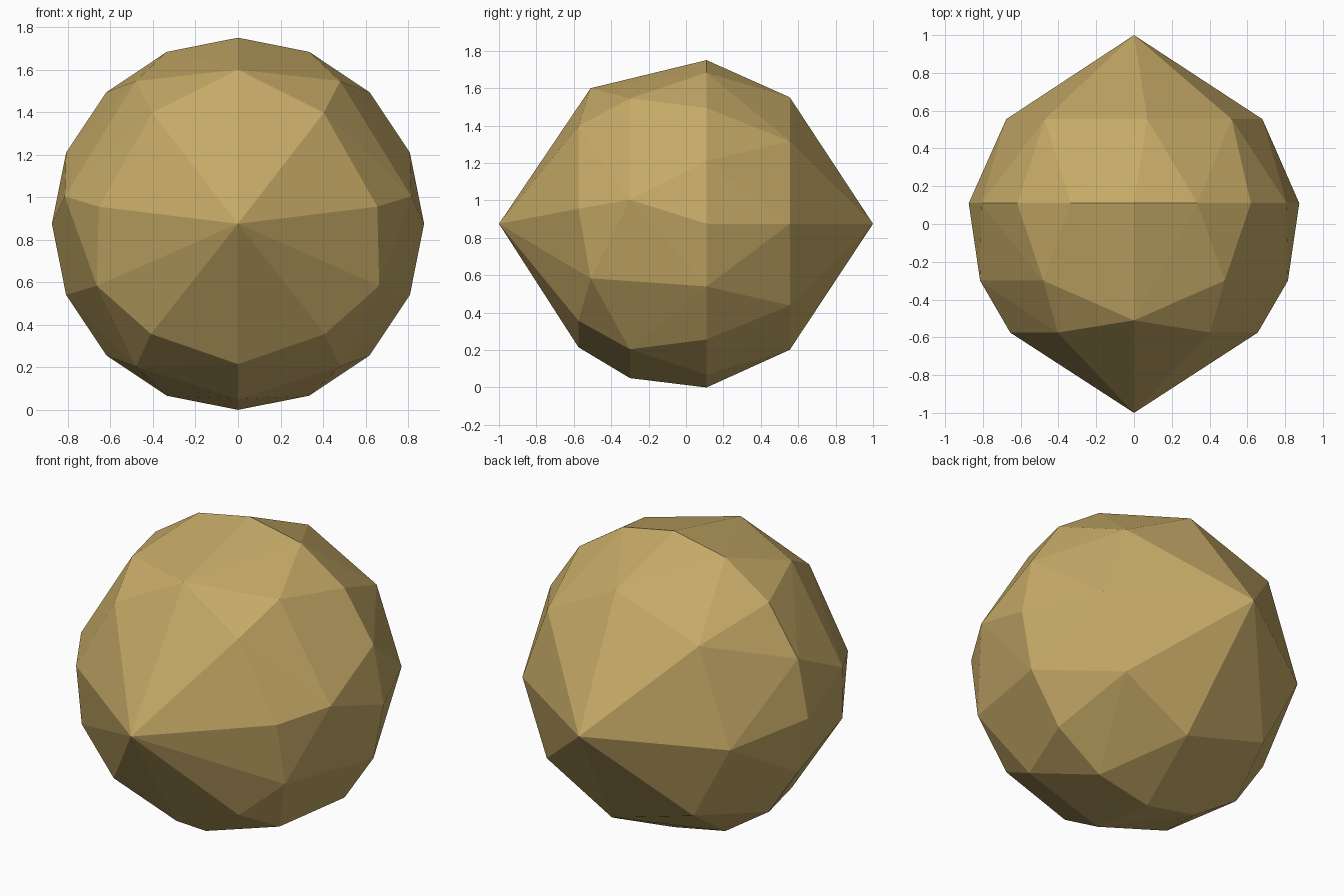
import bpy, bmesh, math

if "Cube" in bpy.data.objects:
    bpy.data.objects.remove(bpy.data.objects["Cube"])

R = 0.875  # widest radius, also the height of the axis


def ring(y, radius, angles):
    """Points around the y axis, angle measured from +x towards +z."""
    return [(radius * math.cos(math.radians(a)), y,
             R + radius * math.sin(math.radians(a))) for a in angles]


def mirrored(angles):
    """Add the left-hand copies of right-hand angles."""
    return angles + [180 - a for a in angles if abs(a) != 90]


pts = [(0, -1, R), (0, 1, R)]                                # front and back tips
pts += ring(-0.51, 0.725, mirrored([90, -23.7]))             # front facet corners
pts += ring(-0.575, 0.66, mirrored([52.3, 7, -51.7, -90]))
pts += ring(-0.30, 0.825, mirrored([54.4, 9, -54.4, -90]))   # front shoulder
pts += ring(0.11, R, [i * 22.5 for i in range(16)])          # widest band
pts += ring(0.555, 0.68, [0, 40.5, 84, 134, 186, 230, 278, 320])  # back shoulder

# faceted stone: convex skin over the rings
bm = bmesh.new()
for p in pts:
    bm.verts.new(p)
bmesh.ops.convex_hull(bm, input=bm.verts[:])
bmesh.ops.recalc_face_normals(bm, faces=bm.faces[:])
mesh = bpy.data.meshes.new("faceted_stone")
bm.to_mesh(mesh)
bm.free()

stone = bpy.data.objects.new("faceted_stone", mesh)
bpy.context.collection.objects.link(stone)
mat = bpy.data.materials.new("sandy gold")
mat.diffuse_color = (0.56, 0.40, 0.135, 1)
mat.use_nodes = True
mat.node_tree.nodes["Principled BSDF"].inputs["Base Color"].default_value = mat.diffuse_color
mesh.materials.append(mat)
